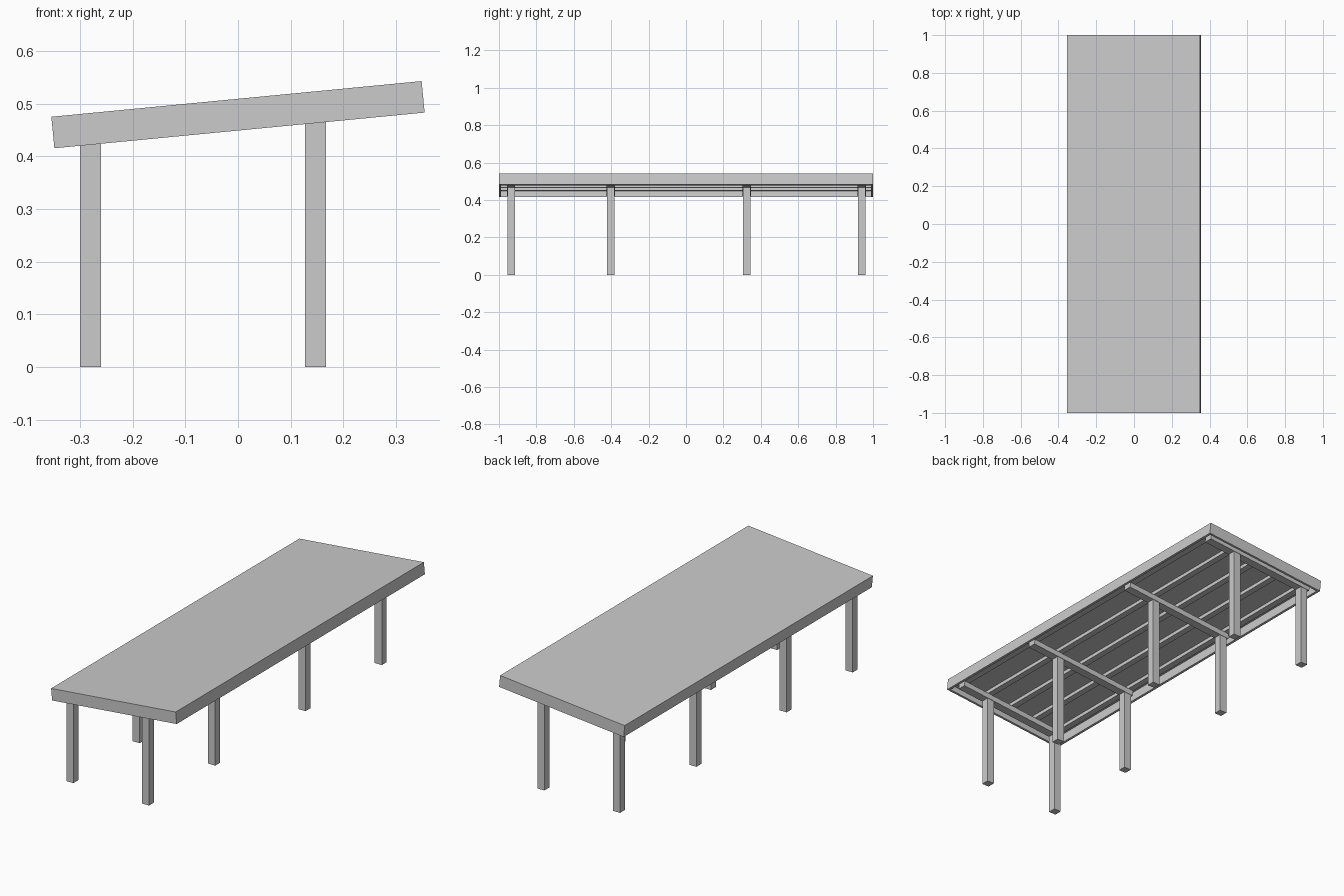
import bpy, math
from mathutils import Matrix

if "Cube" in bpy.data.objects:
    bpy.data.objects.remove(bpy.data.objects["Cube"])

SLOPE = math.radians(5.5)
ROOF = Matrix.Translation((0, 0, 0.479)) @ Matrix.Rotation(-SLOPE, 4, 'Y')
L, W, H = 0.706, 2.0, 0.06


def box(name, loc, size, frame=Matrix.Identity(4)):
    bpy.ops.mesh.primitive_cube_add(size=1)
    ob = bpy.context.object
    ob.name = name
    ob.data.transform(Matrix.Diagonal((*size, 1)))
    ob.matrix_world = frame @ Matrix.Translation(loc)
    return ob


# roof sheet, tilted up towards +x
T = 0.01
box("roof_sheet", (0, 0, H / 2 - T / 2), (L, W, T), ROOF)

# fascia boards around the rim, hanging below the sheet
F = 0.012
for s, side in ((-1, "low"), (1, "high")):
    box(side + "_fascia", (s * (L - F) / 2, 0, -T / 2), (F, W, H - T), ROOF)
for s, side in ((-1, "front"), (1, "back")):
    box(side + "_fascia", (0, s * (W - F) / 2, -T / 2), (L - 2 * F, F, H - T), ROOF)

# purlins running the length of the roof
for i in range(5):
    box("purlin", (-0.30 + 0.15 * i, 0, 0.01), (0.03, W - 2 * F, 0.02), ROOF)

# sloping rafters, each on a pair of posts
for y in (-0.935, -0.402, 0.325, 0.94):
    box("rafter", (0, y, -0.014), (0.63, 0.044, 0.028), ROOF)
    for x, name in ((-0.28, "low_post"), (0.147, "high_post")):
        top = 0.479 + x * math.tan(SLOPE) - 0.02
        box(name, (x, y, top / 2), (0.04, 0.04, top))
